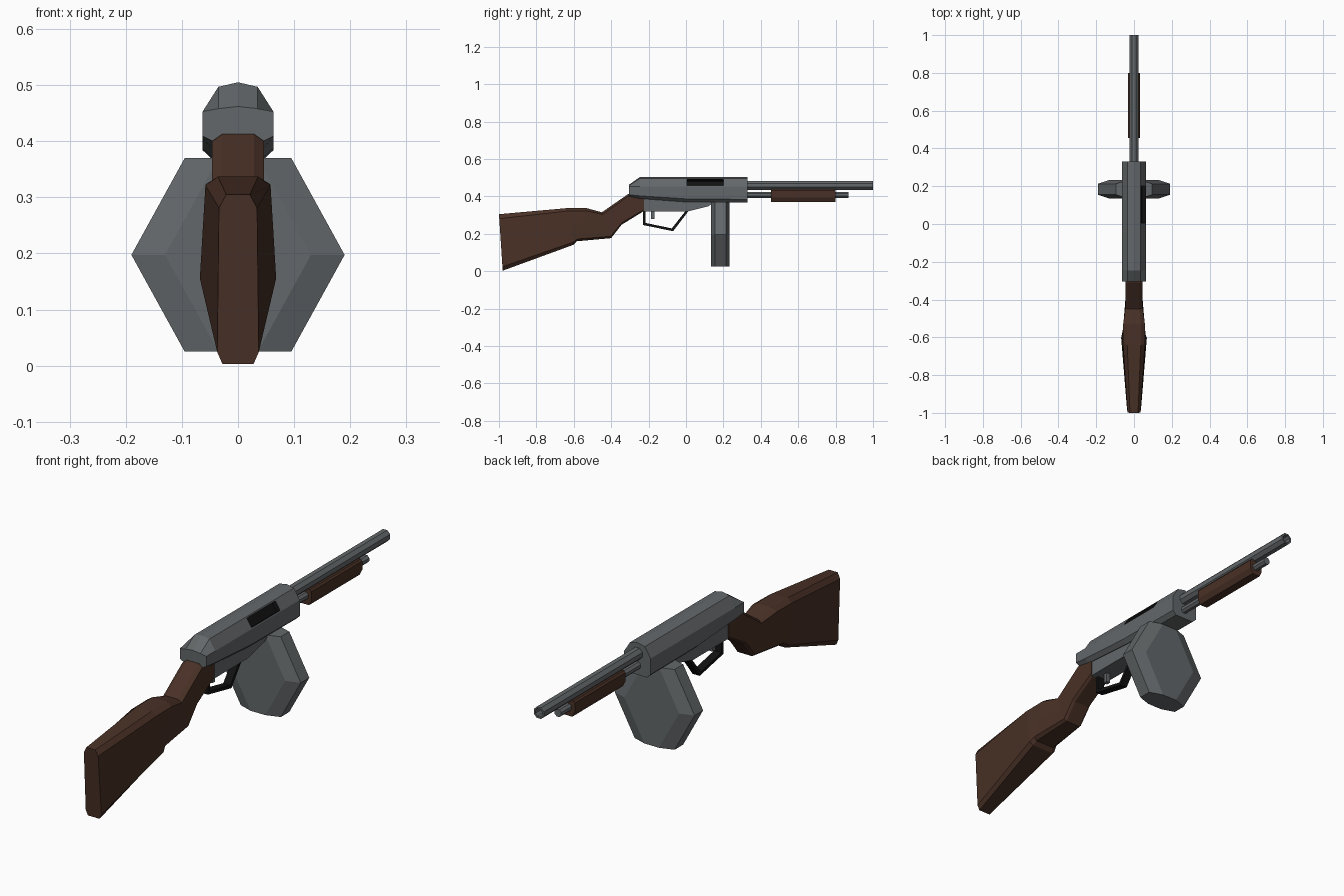
import bpy, bmesh, math
from mathutils import Vector

if "Cube" in bpy.data.objects:
    bpy.data.objects.remove(bpy.data.objects["Cube"])


def material(name, rgb):
    m = bpy.data.materials.new(name)
    m.diffuse_color = (*rgb, 1)
    m.use_nodes = True
    m.node_tree.nodes["Principled BSDF"].inputs["Base Color"].default_value = m.diffuse_color
    return m


STEEL = material("grey steel", (0.125, 0.137, 0.143))
WOOD = material("dark walnut", (0.066, 0.030, 0.019))
BLACK = material("black", (0.006, 0.006, 0.006))


def loft(name, rings, mat):
    """Skin a list of equal-length point rings and cap both ends."""
    bm = bmesh.new()
    vs = [[bm.verts.new(p) for p in r] for r in rings]
    n = len(vs[0])
    for a, b in zip(vs, vs[1:]):
        for i in range(n):
            j = (i + 1) % n
            bm.faces.new((a[i], a[j], b[j], b[i]))
    bm.faces.new(vs[0])
    bm.faces.new(vs[-1])
    bmesh.ops.recalc_face_normals(bm, faces=bm.faces)
    me = bpy.data.meshes.new(name)
    bm.to_mesh(me)
    bm.free()
    me.materials.append(mat)
    ob = bpy.data.objects.new(name, me)
    bpy.context.collection.objects.link(ob)
    return ob


def mirrored(half):
    """Close a right-hand half section (x, y, z), top to bottom, across x = 0."""
    return half + [(-x, y, z) for x, y, z in reversed(half) if x > 1e-6]


def extrude_x(name, profile, half_w, mat):
    return loft(name, [[(s * half_w, y, z) for y, z in profile] for s in (-1, 1)], mat)


def circle(y, z, r, n=8):
    return [(r * math.cos((i + .5) * math.tau / n), y, z + r * math.sin((i + .5) * math.tau / n))
            for i in range(n)]


# Receiver: faceted body with sloped rear
def body(y, top, shoulder, side, bottom):
    return mirrored([(0, y, top), (.035, y, shoulder), (.063, y, .453),
                     (.063, y, side), (.045, y, bottom)])


receiver = loft("receiver", [body(-.305, .462, .458, .409, .400),
                             body(-.245, .505, .497, .403, .388),
                             body(0, .505, .497, .387, .370),
                             body(.33, .505, .497, .384, .367)], STEEL)

# Ejection port: pocket cut into the right upper facet
along, out, up = Vector((0, 1, 0)), Vector((.044, 0, .028)).normalized(), Vector((-.028, 0, .044)).normalized()
mid = Vector((.0495, .103, .475))
cutter = loft("port_cutter", [[mid + along * a * .097 + out * o + up * u * .021
                               for a, u in ((-1, -1), (1, -1), (1, 1), (-1, 1))]
                              for o in (-.022, .03)], BLACK)
cutter.hide_render = True
receiver.data.materials.append(BLACK)
mod = receiver.modifiers.new("port", 'BOOLEAN')
mod.operation, mod.solver, mod.object = 'DIFFERENCE', 'EXACT', cutter
mod.material_mode = 'TRANSFER'
bpy.context.view_layer.objects.active = receiver
bpy.ops.object.modifier_apply(modifier="port")
bpy.data.objects.remove(cutter)

# Trigger group, trigger and guard
extrude_x("trigger_housing", [(-.23, .41), (-.23, .32), (.01, .32), (.12, .347), (.15, .37), (.15, .41)],
          .042, STEEL)
extrude_x("trigger", [(-.187, .33), (-.187, .278), (-.168, .278), (-.168, .33)], .009, STEEL)
outer = [(-.229, .325), (-.229, .247), (-.069, .214), (.016, .325)]
inner = [(.000, .325), (-.076, .229), (-.216, .258), (-.216, .325)]
extrude_x("trigger_guard", outer + inner, .017, BLACK)


# Drum magazine: hexagon with slanted sides bevelled front and back
def drum(y, r, flat):
    c, h = .1975, .1725
    return [(r, y, c), (flat, y, c + h), (-flat, y, c + h), (-r, y, c), (-flat, y, c - h), (flat, y, c - h)]


loft("drum_magazine", [drum(.135, .13, .035), drum(.155, .19, .095),
                       drum(.213, .19, .095), drum(.233, .13, .035)], STEEL)

# Barrel with open muzzle, and tube below
loft("barrel", [circle(.32, .459, .026), circle(1, .459, .026),
                circle(1, .459, .018), circle(.9, .459, .018)], STEEL)
loft("lower_tube", [circle(.32, .408, .017), circle(.87, .408, .017)], STEEL)

# Fore grip
loft("fore_grip", [mirrored([(.024, y, .44), (.031, y, .432), (.031, y, .395), (.019, y, .371)])
                   for y in (.455, .80)], WOOD)


# Stock: sections slanted between a top point and a bottom point
def section(yt, zt, wt, yb, zb, wb):
    def at(x, f):
        return (x, yt + (yb - yt) * f, zt + (zb - zt) * f)
    return mirrored([at(wt * .62, 0), at(wt, .08), at((wt + wb) / 2, .5), at(wb, .93), at(wb * .75, 1)])


loft("stock", [section(-1, .305, .034, -.98, .003, .037),
               section(-.64, .337, .058, -.60, .142, .068),
               section(-.53, .337, .058, -.585, .16, .060),
               section(-.45, .315, .046, -.40, .177, .046),
               section(-.31, .412, .046, -.345, .248, .046),
               section(-.225, .425, .046, -.225, .322, .046)], WOOD)
